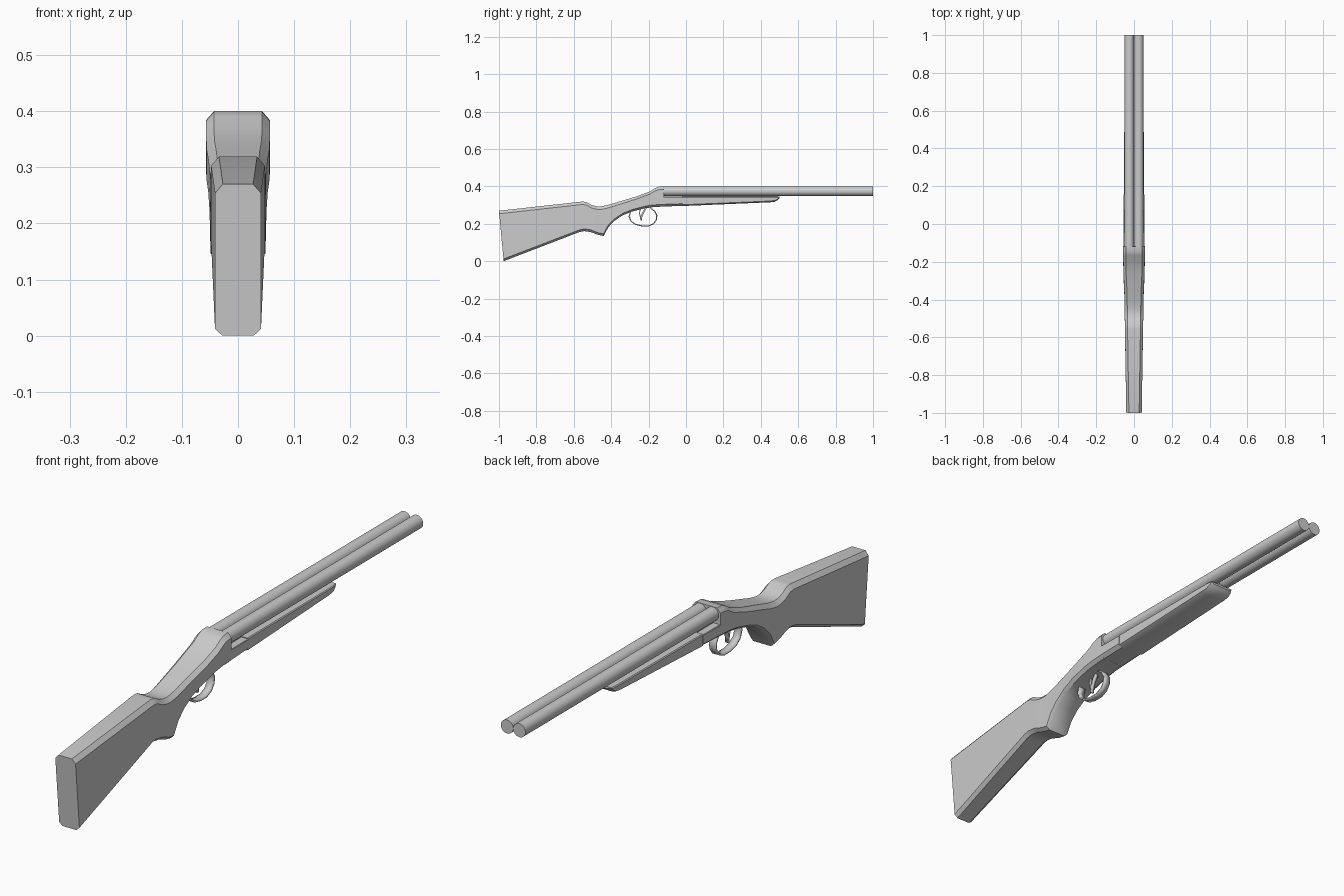
import bpy, math

if "Cube" in bpy.data.objects:
    bpy.data.objects.remove(bpy.data.objects["Cube"])


def make_object(name, verts, faces, angle=35):
    mesh = bpy.data.meshes.new(name)
    mesh.from_pydata(verts, [], faces)
    mesh.update()
    ob = bpy.data.objects.new(name, mesh)
    bpy.context.collection.objects.link(ob)
    bpy.ops.object.select_all(action='DESELECT')
    ob.select_set(True)
    bpy.context.view_layer.objects.active = ob
    bpy.ops.object.mode_set(mode='EDIT')
    bpy.ops.mesh.select_all(action='SELECT')
    bpy.ops.mesh.normals_make_consistent(inside=False)
    bpy.ops.object.mode_set(mode='OBJECT')
    bpy.ops.object.shade_smooth_by_angle(angle=math.radians(angle))
    return ob


def loft(name, stations, top_chamfer, bottom_chamfer):
    """Chamfered-box loft; station = top y, top z, bottom y, bottom z, half width."""
    verts, faces = [], []
    for ty, tz, by, bz, w in stations:
        h = tz - bz
        tx, tc = top_chamfer
        bx, bc = bottom_chamfer
        right = [(w - bx, 0), (w, bc / h), (w, 1 - tc / h), (w - tx, 1)]
        ring = right + [(-x, t) for x, t in reversed(right)]
        verts += [(x, by + (ty - by) * t, bz + h * t) for x, t in ring]
    n = len(stations)
    for s in range(n - 1):
        for k in range(8):
            a, b = s * 8 + k, s * 8 + (k + 1) % 8
            faces.append((a, b, b + 8, a + 8))
    faces += [tuple(range(8)), tuple(range(n * 8 - 8, n * 8))]
    return make_object(name, verts, faces)


def ribbon(name, path, half_width, thickness, closed=False):
    """Thin strip following a side-view path."""
    verts = [(x, y, z) for y, z in path for x in (-half_width, half_width)]
    n = len(path)
    faces = [(2 * i, 2 * i + 1, (2 * i + 3) % (2 * n), (2 * i + 2) % (2 * n))
             for i in range(n if closed else n - 1)]
    ob = make_object(name, verts, faces)
    mod = ob.modifiers.new("thickness", 'SOLIDIFY')
    mod.thickness = thickness
    mod.offset = 0
    return ob


# Buttstock, grip and standing breech
loft("stock", [
    (-1.00, .270, -.975, .000, .041),
    (-.555, .319, -.570, .156, .048),
    (-.535, .317, -.545, .161, .048),
    (-.505, .301, -.510, .156, .049),
    (-.480, .294, -.470, .141, .049),
    (-.455, .293, -.440, .135, .049),
    (-.420, .300, -.415, .182, .050),
    (-.370, .315, -.385, .214, .051),
    (-.315, .331, -.342, .244, .053),
    (-.260, .348, -.290, .265, .056),
    (-.190, .374, -.220, .283, .057),
    (-.165, .391, -.175, .289, .057),
    (-.145, .399, -.145, .291, .057),
    (-.118, .400, -.118, .292, .057),
], (.014, .016), (.013, .012))

# Lower receiver carrying the barrels
loft("receiver", [
    (-.125, .342, -.125, .292, .057),
    (-.018, .342, -.018, .296, .056),
], (.002, .002), (.014, .012))

# Fore-end with rounded nose
loft("fore_end", [
    (-.020, .345, -.020, .295, .055),
    (.460, .345, .450, .315, .053),
    (.485, .345, .475, .318, .052),
    (.495, .345, .490, .327, .050),
    (.500, .345, .500, .337, .047),
], (.003, .003), (.016, .007))

# Twin barrels
for side, x in (("left", -.025), ("right", .025)):
    bpy.ops.mesh.primitive_cylinder_add(
        vertices=32, radius=.025, depth=1.12,
        location=(x, .44, .374), rotation=(math.pi / 2, 0, 0))
    bpy.context.object.name = "barrel_" + side
    bpy.ops.object.shade_smooth_by_angle(angle=math.radians(35))

# Filler under the barrels
bpy.ops.mesh.primitive_cube_add(size=1, location=(0, .185, .347))
bpy.context.object.name = "barrel_lug"
bpy.context.object.scale = (.056, .61, .02)

# Trigger guard loop
ribbon("trigger_guard", [
    (-.297, .262), (-.304, .240), (-.294, .214), (-.270, .197), (-.235, .189),
    (-.200, .189), (-.173, .201), (-.158, .222), (-.156, .246), (-.168, .268),
    (-.190, .284)], .014, .006)

# Curved trigger
ribbon("trigger", [
    (-.215, .285), (-.228, .262), (-.238, .240), (-.240, .217)], .006, .009)
ribbon("rear_trigger", [
    (-.246, .280), (-.248, .255), (-.244, .235), (-.240, .217)], .005, .005)
